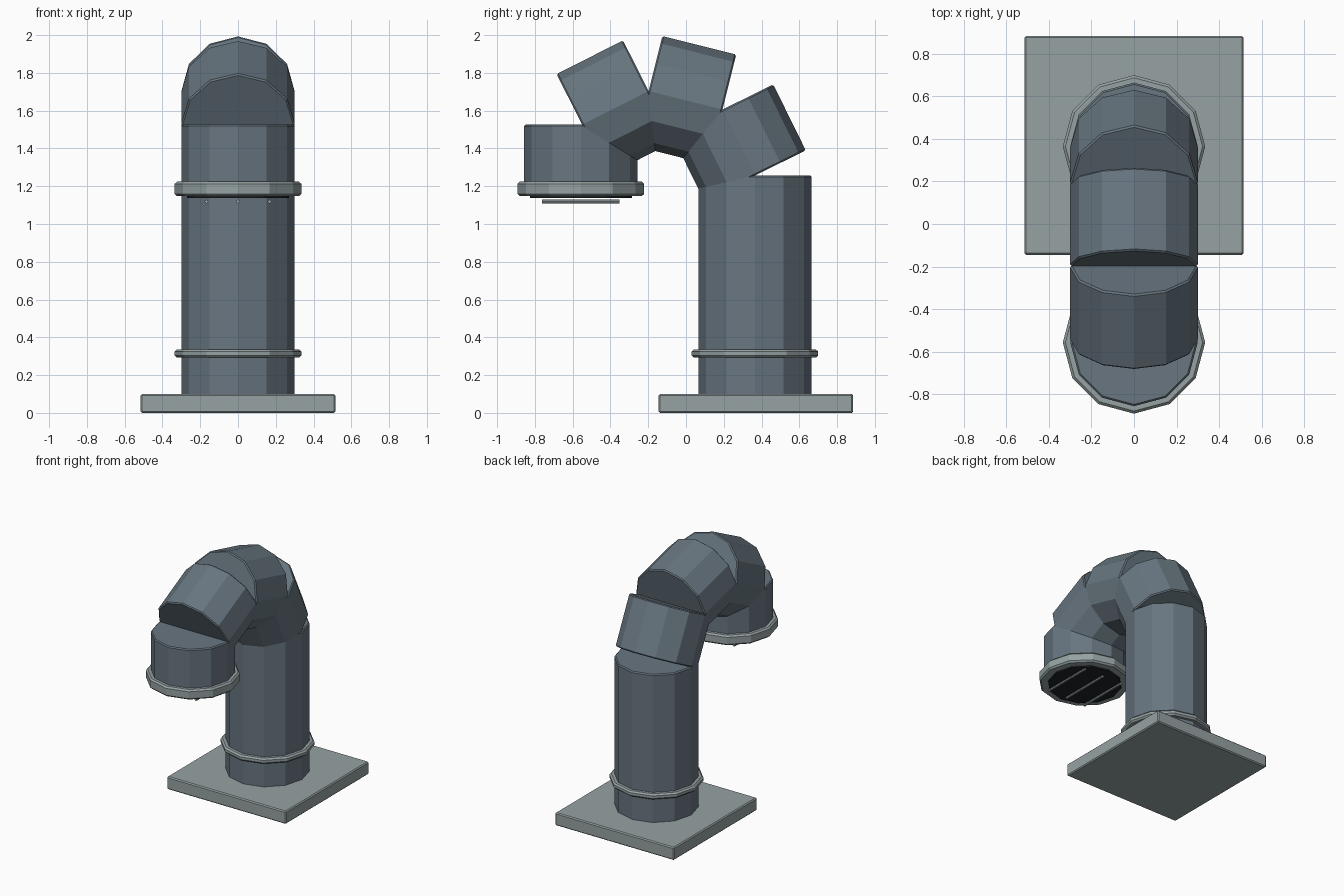
import bpy
from math import pi
from mathutils import Vector

cube = bpy.data.objects.get("Cube")
if cube:
    bpy.data.objects.remove(cube, do_unlink=True)


def material(name, rgb):
    mat = bpy.data.materials.new(name)
    mat.use_nodes = True
    color = (*rgb, 1)
    mat.diffuse_color = color
    mat.node_tree.nodes["Principled BSDF"].inputs["Base Color"].default_value = color
    return mat


PIPE = material("slate blue metal", (0.138, 0.181, 0.216))
TRIM = material("light grey metal", (0.305, 0.361, 0.366))
DARK = material("dark opening", (0.012, 0.016, 0.018))


def finish(obj, name, mat, bevel):
    obj.name = name
    obj.data.materials.append(mat)
    if bevel:
        mod = obj.modifiers.new("soft edge", "BEVEL")
        mod.width = bevel
        mod.segments = 1
        mod.limit_method = "ANGLE"
        mod.angle_limit = pi / 4
    return obj


def tube(name, start, end, radius, mat, bevel=0.008, sides=12):
    """Capped faceted cylinder between two (y, z) points, bent about the x axis."""
    a, b = Vector((0, *start)), Vector((0, *end))
    axis = b - a
    bpy.ops.mesh.primitive_cylinder_add(
        vertices=sides, radius=radius, depth=axis.length, location=(a + b) / 2)
    obj = bpy.context.object
    # tilt about x only, so the facets stay aligned along the whole pipe
    obj.rotation_euler.x = Vector((axis.z, -axis.y)).angle_signed(Vector((1, 0)))
    return finish(obj, name, mat, bevel)


COLUMN_Y, MOUTH_Y = 0.365, -0.557

# Base plate
bpy.ops.mesh.primitive_cube_add(size=1, location=(0, 0.37, 0.05))
plate = bpy.context.object
plate.scale = (1.03, 1.03, 0.1)
bpy.ops.object.transform_apply(location=False, rotation=False, scale=True)
finish(plate, "base_plate", TRIM, 0.008)

# Pipe sections along the hooked path
path = [(COLUMN_Y, 0.09), (COLUMN_Y, 1.257), (0.193, 1.606),
        (-0.198, 1.704), (-0.55, 1.526)]
names = ["column", "back_elbow", "top_elbow", "front_elbow"]
for name, start, end in zip(names, path, path[1:]):
    tube(name, start, end, 0.3, PIPE)
tube("mouth_section", (MOUTH_Y, 1.16), (MOUTH_Y, 1.526), 0.3, PIPE)

# Collars
tube("column_collar", (COLUMN_Y, 0.292), (COLUMN_Y, 0.336), 0.335, TRIM, 0.012)
tube("mouth_collar", (MOUTH_Y, 1.147), (MOUTH_Y, 1.225), 0.335, TRIM, 0.012)

# Dark opening with grille bars
tube("mouth_opening", (MOUTH_Y, 1.137), (MOUTH_Y, 1.15), 0.27, DARK, 0)
for side, x in (("right", -0.167), ("middle", 0), ("left", 0.167)):
    bar = tube("grille_bar_" + side, (MOUTH_Y - 0.205, 1.119),
               (MOUTH_Y + 0.205, 1.119), 0.01, TRIM, 0, 8)
    bar.location.x = x
